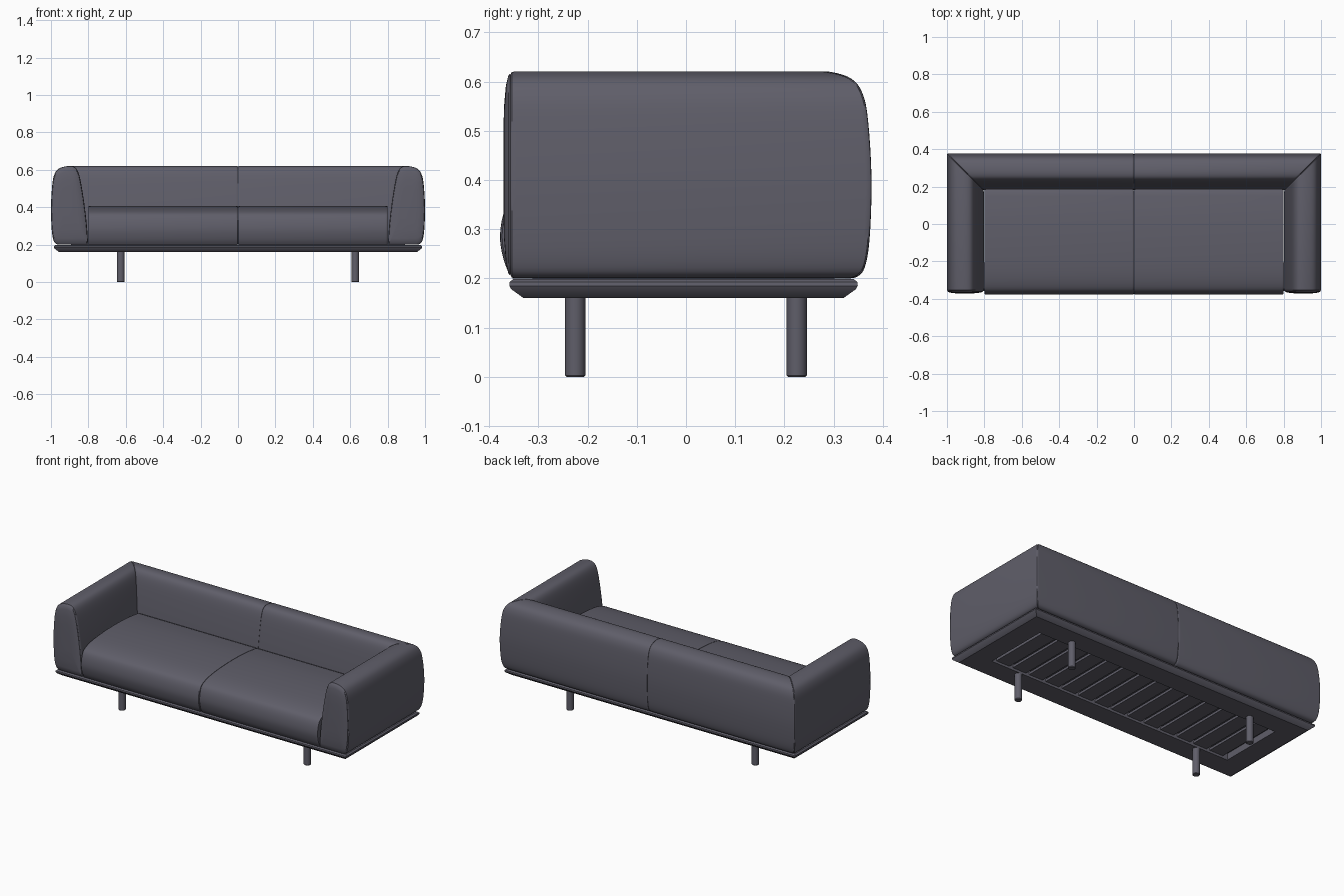
import bpy, bmesh, math
from mathutils import Vector

old = bpy.data.objects.get("Cube")
if old:
    bpy.data.objects.remove(old)

# One colour throughout
fabric = bpy.data.materials.new("slate_grey")
fabric.use_nodes = True
COLOUR = (0.115, 0.112, 0.142, 1)
fabric.diffuse_color = COLOUR
fabric.node_tree.nodes["Principled BSDF"].inputs["Base Color"].default_value = COLOUR


def finish(name, bm, angle=35):
    bmesh.ops.recalc_face_normals(bm, faces=bm.faces)
    mesh = bpy.data.meshes.new(name)
    bm.to_mesh(mesh)
    bm.free()
    mesh.materials.append(fabric)
    obj = bpy.data.objects.new(name, mesh)
    bpy.context.collection.objects.link(obj)
    bpy.ops.object.select_all(action='DESELECT')
    obj.select_set(True)
    bpy.context.view_layer.objects.active = obj
    bpy.ops.object.shade_smooth_by_angle(angle=math.radians(angle))
    return obj


def loft(name, sections, ring=False):
    """Skin closed loops; cap the ends, or join last to first for a ring."""
    bm = bmesh.new()
    loops = [[bm.verts.new(p) for p in s] for s in sections]
    pairs = list(zip(loops, loops[1:]))
    if ring:
        pairs.append((loops[-1], loops[0]))
    else:
        bm.faces.new(loops[0])
        bm.faces.new(loops[-1])
    n = len(loops[0])
    for a, b in pairs:
        for i in range(n):
            j = (i + 1) % n
            bm.faces.new((a[i], a[j], b[j], b[i]))
    return finish(name, bm)


def smooth_curve(points, steps=4):
    """Catmull-Rom curve through the points."""
    p = [Vector(q) for q in points]
    p = [p[0]] + p + [p[-1]]
    out = []
    for a, b, c, d in zip(p, p[1:], p[2:], p[3:]):
        for k in range(steps):
            t = k / steps
            out.append(0.5 * (2 * b + (c - a) * t + (2 * a - 5 * b + 4 * c - d) * t * t
                              + (3 * b - a - 3 * c + d) * t ** 3))
    return out + [p[-1]]


def shrink(profile, amount):
    """Pull a profile inwards by a fraction about its middle."""
    mid = sum(profile, Vector((0, 0))) / len(profile)
    return [mid + (q - mid) * (1 - amount) for q in profile]


# Bolster profile: distance in from the outer face, height
bolster = smooth_curve([(.05, .2), (.03, .203), (.014, .222), (.004, .28), (0, .4), (.007, .52),
                        (.018, .575), (.04, .605), (.08, .619), (.115, .619), (.137, .605),
                        (.152, .57), (.166, .5), (.181, .4), (.192, .3), (.197, .225), (.195, .2)])
# Cushion profile: depth, height
cushion = smooth_curve([(-.352, .2), (-.368, .23), (-.378, .285), (-.366, .345), (-.335, .375),
                        (-.25, .396), (-.1, .406), (.05, .404), (.17, .392)])
cushion += [Vector((.187, .385)), Vector((.187, .2))]

BACK, FRONT = .377, -.36
for side, label in ((1, "left"), (-1, "right")):
    # Arm: domed front panel, piping groove, mitred rear end
    rows = []
    for y, s in ((-.371, .6), (-.3695, .35), (-.366, .15), (-.361, .045), (-.358, .03),
                 (-.357, .035), (-.354, .008), (-.345, 0)):
        rows.append([(side * (1 - d), y, z) for d, z in shrink(bolster, s)])
    for gap, s in ((.012, 0), (.003, .006), (0, .02)):
        rows.append([(side * (1 - d), BACK - d - gap, z) for d, z in shrink(bolster, s)])
    loft(label + "_arm", rows)

    # Half of the backrest, from centre seam to mitre
    rows = []
    for x, s in ((.0005, .02), (.004, .006), (.012, 0)):
        rows.append([(side * x, BACK - d, z) for d, z in shrink(bolster, s)])
    for gap, s in ((.012, 0), (.003, .006), (0, .02)):
        rows.append([(side * (1 - d - gap), BACK - d, z) for d, z in shrink(bolster, s)])
    loft(label + "_backrest", rows)

    # Seat cushion with softened ends
    rows = []
    for x, s in ((.001, .025), (.004, .007), (.012, 0), (.788, 0), (.796, .007), (.8, .025)):
        rows.append([(side * x, y, z) for y, z in shrink(cushion, s)])
    loft(label + "_seat_cushion", rows)

# Base frame: chamfered rim around an open middle
MID = -.005
rim = [(.83, .2, .2), (.83, .2, .16), (.956, .325, .16), (.98, .35, .178),
       (.984, .354, .185), (.983, .353, .193), (.975, .345, .199)]
loft("base_frame", [[(sx * hx, MID + sy * hy, z) for sx, sy in ((-1, -1), (1, -1), (1, 1), (-1, 1))]
                    for hx, hy, z in rim], ring=True)

# Slats across the opening
COUNT = 14
pitch = 1.62 / COUNT
for i in range(COUNT):
    bm = bmesh.new()
    bmesh.ops.create_cube(bm, size=1)
    bmesh.ops.scale(bm, vec=(pitch * .8, .41, .015), verts=bm.verts)
    bmesh.ops.translate(bm, vec=((i - (COUNT - 1) / 2) * pitch, MID, .182), verts=bm.verts)
    finish(f"slat_{i + 1}", bm)

# Legs
for sx, xname in ((1, "left"), (-1, "right")):
    for sy, yname in ((-1, "front"), (1, "back")):
        rows = []
        for z, r in ((0, .018), (.003, .0205), (.165, .0205)):
            rows.append([(sx * .627 + r * math.cos(a * math.tau / 24),
                          sy * .225 + r * math.sin(a * math.tau / 24), z) for a in range(24)])
        loft(f"{yname}_{xname}_leg", rows)
